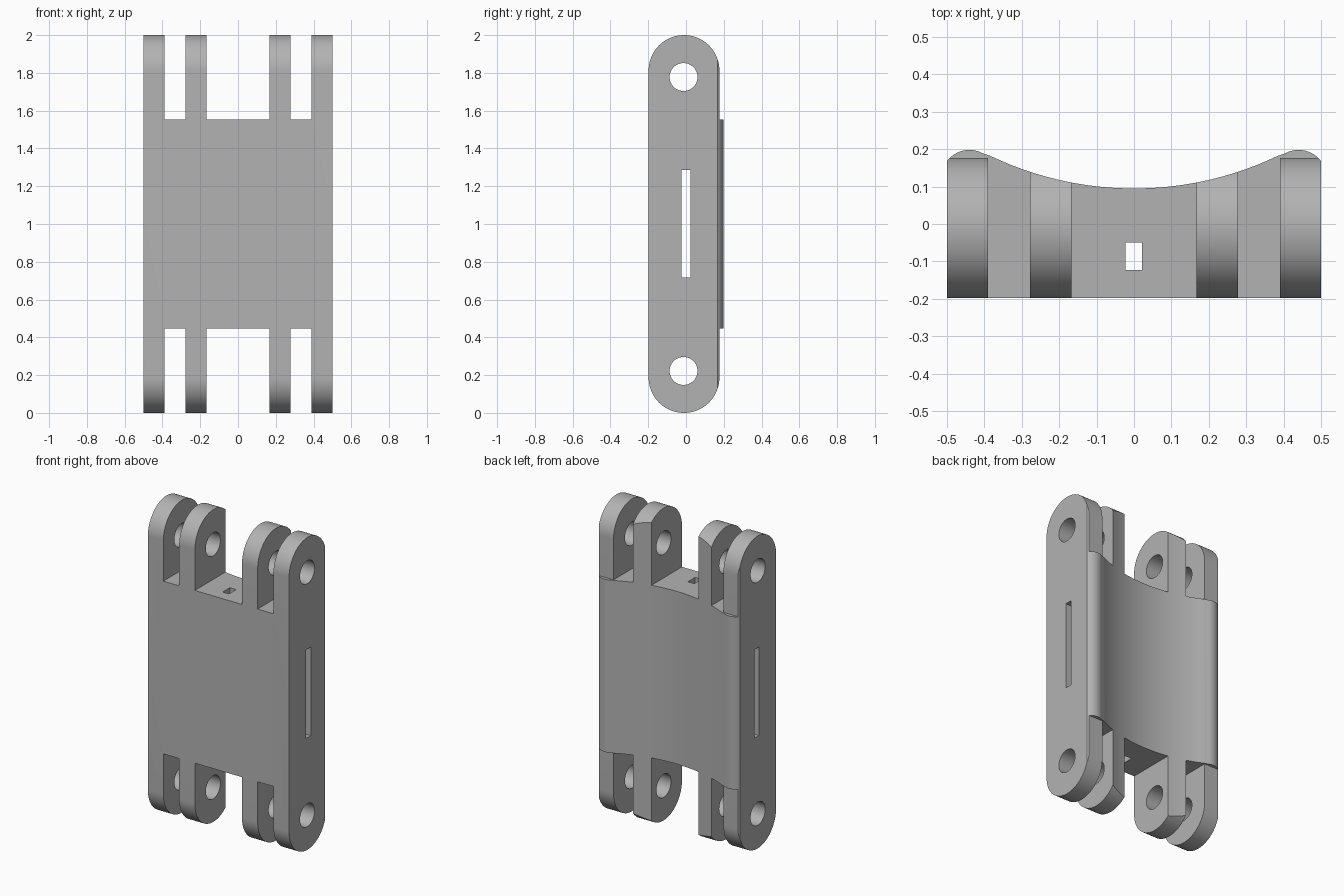
import bpy, bmesh
from math import sin, cos, pi, asin, radians
from mathutils import Vector

cube = bpy.data.objects.get("Cube")
if cube:
    bpy.data.objects.remove(cube, do_unlink=True)

# Dimensions
CORE_Z0, CORE_Z1 = 0.447, 1.553      # height range of the curved saddle body
LUG_Y, LUG_R = -0.0105, 0.1875       # lug centre line and end radius
PIN_R, PIN_Z = 0.074, 0.222          # pin bore radius and distance from each end
SADDLE_Y, SADDLE_R = 0.095, 0.89     # lowest point and radius of the hollow back
EAR_X, EAR_Y, EAR_R = 0.44, 0.123, 0.075

grey = bpy.data.materials.new("plain grey")
grey.use_nodes = True
colour = (0.45, 0.45, 0.45, 1)
grey.diffuse_color = colour
grey.node_tree.nodes["Principled BSDF"].inputs["Base Color"].default_value = colour


def prism(name, outline, axis, start, end):
    """Extrude a 2D outline along 'X' (points are y, z) or 'Z' (points are x, y)."""
    def place(p, d):
        return Vector((d, p[0], p[1])) if axis == 'X' else Vector((p[0], p[1], d))
    bm = bmesh.new()
    base = bm.faces.new([bm.verts.new(place(p, start)) for p in outline])
    moved = bmesh.ops.extrude_face_region(bm, geom=[base])["geom"]
    shift = place((0, 0), end - start)
    bmesh.ops.translate(bm, vec=shift, verts=[v for v in moved if isinstance(v, bmesh.types.BMVert)])
    bmesh.ops.recalc_face_normals(bm, faces=bm.faces)
    mesh = bpy.data.meshes.new(name)
    bm.to_mesh(mesh)
    bm.free()
    obj = bpy.data.objects.new(name, mesh)
    bpy.context.collection.objects.link(obj)
    return obj


def box(u0, u1, v0, v1):
    return [(u0, v0), (u1, v0), (u1, v1), (u0, v1)]


def arc(cx, cy, r, a0, a1, steps):
    return [(cx + r * cos(a0 + (a1 - a0) * i / steps),
             cy + r * sin(a0 + (a1 - a0) * i / steps)) for i in range(steps + 1)]


def combine(target, tool, operation):
    mod = target.modifiers.new("shape", 'BOOLEAN')
    mod.operation, mod.object, mod.solver = operation, tool, 'EXACT'
    tool.hide_render = True
    bpy.context.view_layer.objects.active = target
    bpy.ops.object.modifier_apply(modifier=mod.name)
    bpy.data.objects.remove(tool, do_unlink=True)


# Plan outline: flat front, rounded ears and a hollow back
tilt = asin(EAR_X / (SADDLE_R + EAR_R))
ear_end = asin((0.5 - EAR_X) / EAR_R)
right_ear = arc(EAR_X, EAR_Y, EAR_R, pi / 2 - ear_end, pi / 2 + tilt, 16)
left_ear = [(-x, y) for x, y in reversed(right_ear)]
hollow = arc(0, SADDLE_Y + SADDLE_R, SADDLE_R, -pi / 2 + tilt, -pi / 2 - tilt, 32)[1:-1]
plan = [(-0.5, -0.3), (0.5, -0.3)] + right_ear + hollow + left_ear
link = prism("hinge_link", plan, 'Z', -0.1, 2.1)

# Side outline: rounded ends with the body standing proud at the back
back = LUG_Y + LUG_R
side = arc(LUG_Y, LUG_R, LUG_R, -pi, 0, 40)
side += [(back, CORE_Z0), (0.3, CORE_Z0), (0.3, CORE_Z1), (back, CORE_Z1)]
side += arc(LUG_Y, 2 - LUG_R, LUG_R, 0, pi, 40)
combine(link, prism("side_envelope", side, 'X', -0.7, 0.7), 'INTERSECT')

# Gaps between the lugs at both ends
for x0, x1 in ((-0.39, -0.278), (-0.167, 0.167), (0.278, 0.39)):
    for z0, z1 in ((-0.2, CORE_Z0), (CORE_Z1, 2.2)):
        combine(link, prism("lug_gap", box(x0, x1, -0.5, 0.5), 'Z', z0, z1), 'DIFFERENCE')

# Pin bores through all lugs
for z in (PIN_Z, 2 - PIN_Z):
    bore = arc(-0.013, z, PIN_R, 0, 2 * pi, 48)[:-1]
    combine(link, prism("pin_bore", bore, 'X', -0.8, 0.8), 'DIFFERENCE')

# Long slot across the body and small channel along it
combine(link, prism("cross_slot", box(-0.024, 0.023, 0.718, 1.285), 'X', -0.8, 0.8), 'DIFFERENCE')
combine(link, prism("long_channel", box(-0.023, 0.022, -0.123, -0.05), 'Z', -0.3, 2.3), 'DIFFERENCE')

# Colour and shading
link.data.materials.clear()
link.data.materials.append(grey)
for face in link.data.polygons:
    face.material_index = 0
bpy.ops.object.select_all(action='DESELECT')
link.select_set(True)
bpy.context.view_layer.objects.active = link
bpy.ops.object.shade_smooth_by_angle(angle=radians(25))
